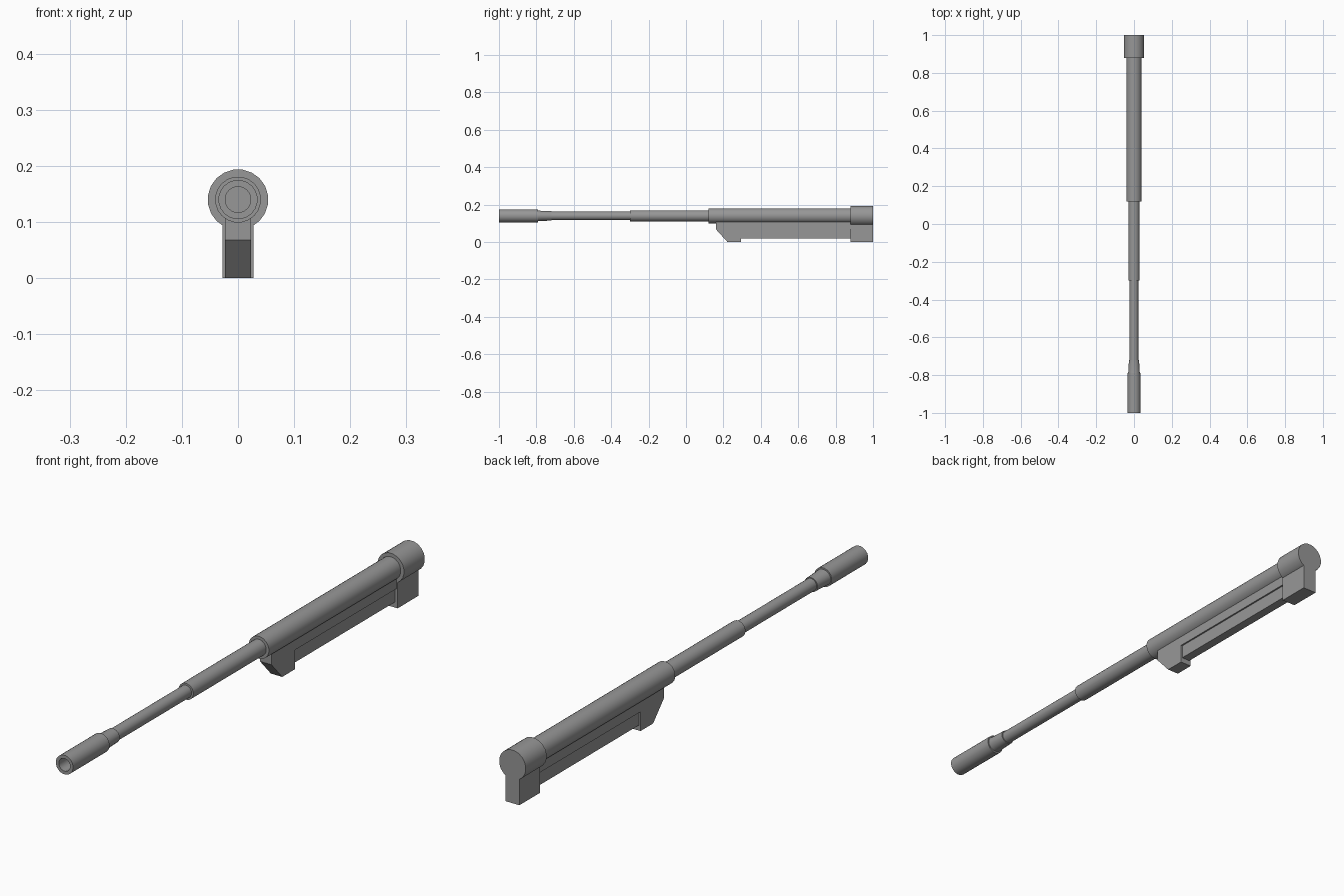
import bpy, bmesh, math

cube = bpy.data.objects.get("Cube")
if cube:
    bpy.data.objects.remove(cube, do_unlink=True)

steel = bpy.data.materials.new("grey steel")
steel.use_nodes = True
GREY = (0.31, 0.31, 0.31, 1)
steel.diffuse_color = GREY
steel.node_tree.nodes["Principled BSDF"].inputs["Base Color"].default_value = GREY

AXIS_Z = 0.14   # height of the barrel axis


def finish(name, bm, smooth=False):
    bmesh.ops.recalc_face_normals(bm, faces=bm.faces)
    mesh = bpy.data.meshes.new(name)
    bm.to_mesh(mesh)
    bm.free()
    mesh.materials.append(steel)
    obj = bpy.data.objects.new(name, mesh)
    bpy.context.collection.objects.link(obj)
    if smooth:
        bpy.ops.object.select_all(action='DESELECT')
        obj.select_set(True)
        bpy.context.view_layer.objects.active = obj
        bpy.ops.object.shade_smooth_by_angle(angle=math.radians(35))
    return obj


def tube(name, rings, sides=20):
    """Loft rings of (y, x radius, z radius) along the barrel and cap both ends."""
    bm = bmesh.new()
    loops = []
    for y, rx, rz in rings:
        angles = [2 * math.pi * (i + 0.5) / sides for i in range(sides)]
        loops.append([bm.verts.new((rx * math.cos(a), y, AXIS_Z + rz * math.sin(a)))
                      for a in angles])
    for a, b in zip(loops, loops[1:]):
        for i in range(sides):
            j = (i + 1) % sides
            bm.faces.new((a[i], a[j], b[j], b[i]))
    bm.faces.new(loops[0])
    bm.faces.new(loops[-1])
    return finish(name, bm, True)


def slab(name, profile, half):
    """Extrude a (y, z) side profile across x."""
    bm = bmesh.new()
    face = bm.faces.new([bm.verts.new((-half, y, z)) for y, z in profile])
    new = bmesh.ops.extrude_face_region(bm, geom=[face])["geom"]
    bmesh.ops.translate(bm, vec=(2 * half, 0, 0),
                        verts=[v for v in new if isinstance(v, bmesh.types.BMVert)])
    return finish(name, bm)


def box(y0, y1, z0, z1):
    return [(y0, z0), (y1, z0), (y1, z1), (y0, z1)]


# Stepped barrel, with a hollow muzzle at the front
tube("muzzle", [(-0.88, 0.023, 0.023), (-1.0, 0.023, 0.023),
                (-1.0, 0.035, 0.035), (-0.79, 0.035, 0.035)])
tube("muzzle_collar", [(-0.80, 0.032, 0.030), (-0.77, 0.030, 0.027), (-0.72, 0.027, 0.026)])
tube("thin_barrel", [(-0.80, 0.023, 0.023), (-0.29, 0.023, 0.023)])
tube("middle_barrel", [(-0.30, 0.030, 0.030), (0.13, 0.030, 0.030)])
tube("receiver_tube", [(0.12, 0.041, 0.041), (0.89, 0.041, 0.041)])
tube("rear_cap", [(0.88, 0.054, 0.054), (1.0, 0.054, 0.054)])

# Underside: wide rail, recessed lower panel, sloped front block, rear block
slab("upper_rail", box(0.29, 0.89, 0.07, 0.12), 0.023)
slab("lower_rail", box(0.28, 0.89, 0.02, 0.075), 0.017)
slab("front_block", [(0.16, 0.12), (0.16, 0.068), (0.222, 0.0),
                     (0.295, 0.0), (0.295, 0.12)], 0.023)
slab("rear_block", box(0.88, 1.0, 0.0, AXIS_Z), 0.028)
